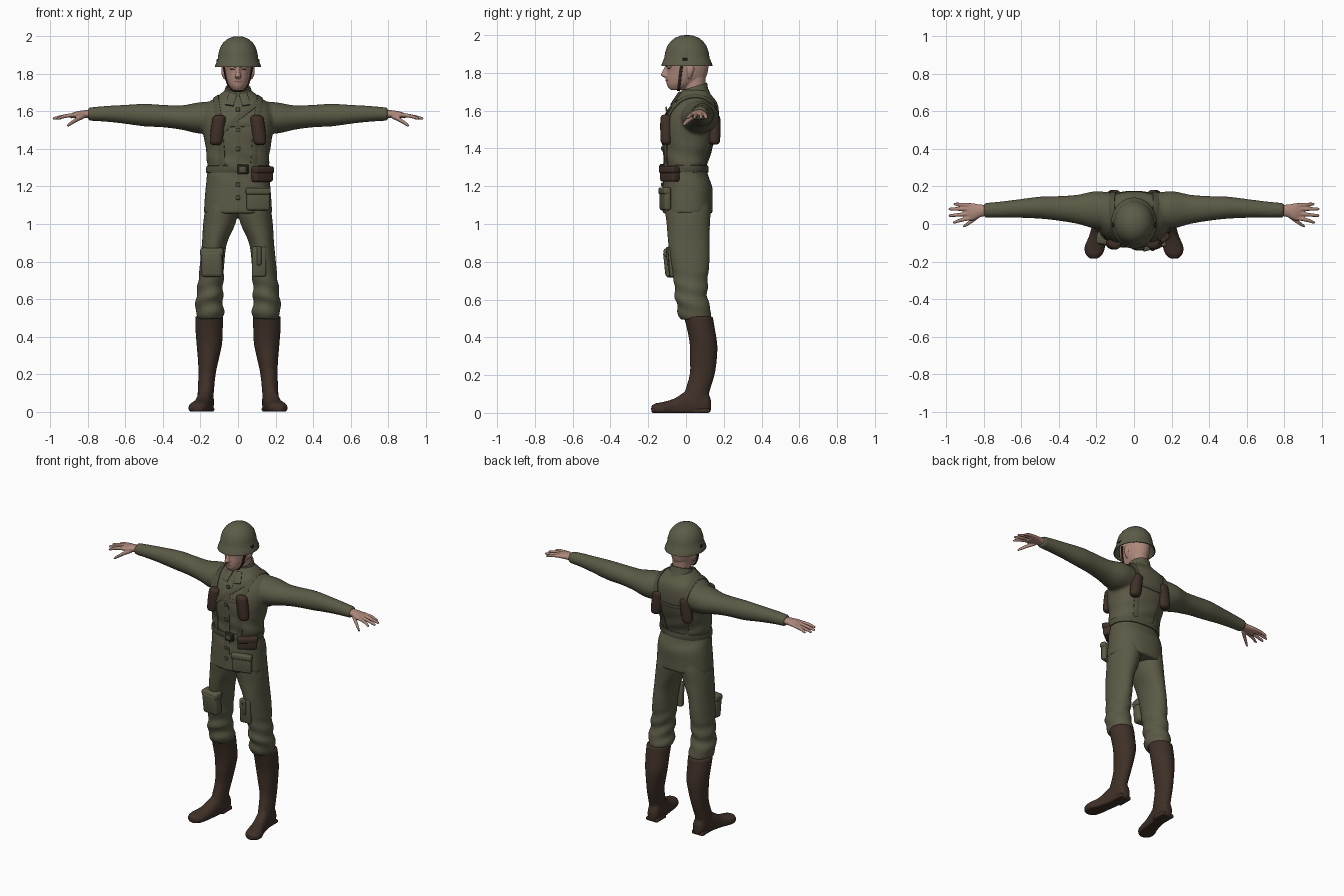
import bpy, bmesh, math
from mathutils import Vector, Euler
from mathutils.bvhtree import BVHTree

cube = bpy.data.objects.get("Cube")
if cube:
    bpy.data.objects.remove(cube)


def colour(name, r, g, b):
    m = bpy.data.materials.new(name)
    m.use_nodes = True
    m.diffuse_color = (r, g, b, 1)
    bsdf = next(n for n in m.node_tree.nodes if n.type == 'BSDF_PRINCIPLED')
    bsdf.inputs["Base Color"].default_value = (r, g, b, 1)
    bsdf.inputs["Roughness"].default_value = 0.8
    return m


OLIVE = colour("olive cloth", .105, .1, .06)
HELMET = colour("helmet olive", .11, .108, .066)
STRAP = colour("strap olive", .085, .08, .048)
LEATHER = colour("brown leather", .05, .03, .021)
SKIN = colour("skin", .42, .25, .2)
LIP = colour("lips", .3, .14, .11)
DARK = colour("dark brown", .022, .017, .013)
made = []


def spline(pts, steps, closed=False):
    """Catmull-Rom through tuples of any length."""
    n, out = len(pts), []
    get = (lambda i: pts[i % n]) if closed else (lambda i: pts[min(max(i, 0), n - 1)])
    for i in range(n if closed else n - 1):
        quad = list(zip(get(i - 1), get(i), get(i + 1), get(i + 2)))
        for k in range(steps):
            t = k / steps
            out.append([b + .5 * t * (c - a + t * (2*a - 5*b + 4*c - d + t * (3*(b - c) + d - a)))
                        for a, b, c, d in quad])
    return out if closed else out + [list(pts[-1])]


def loft(bm, sections, axis='z', s=1, steps=4, sides=28, power=1.0):
    """Skin of ellipses; each section is position, two centre and two radius values."""
    rings = []
    for t, a, b, ra, rb in spline(sections, steps):
        ring = []
        for k in range(sides):
            c, d = math.cos(math.tau * k / sides), math.sin(math.tau * k / sides)
            u = a + ra * math.copysign(abs(c) ** power, c)
            v = b + rb * math.copysign(abs(d) ** power, d)
            p = {'z': (u, v, t), 'x': (t, u, v), 'y': (u, t, v)}[axis]
            ring.append(bm.verts.new((s * p[0], p[1], max(p[2], 0))))
        rings.append(ring)
    for r, q in zip(rings, rings[1:]):
        for k in range(sides):
            j = (k + 1) % sides
            bm.faces.new((r[k], r[j], q[j], q[k]))
    bm.faces.new(rings[0])
    bm.faces.new(rings[-1])


def finish(name, bm, mat):
    bmesh.ops.recalc_face_normals(bm, faces=bm.faces)
    me = bpy.data.meshes.new(name)
    bm.to_mesh(me)
    bm.free()
    ob = bpy.data.objects.new(name, me)
    bpy.context.collection.objects.link(ob)
    me.materials.append(mat)
    made.append(ob)
    return ob


def blend(name, bm, mat, voxel, smooth=4, fold=None):
    """Fuse overlapping lofts into one soft skin, optionally with cloth folds."""
    ob = finish(name, bm, mat)
    mod = ob.modifiers.new("fuse", 'REMESH')
    mod.mode, mod.voxel_size = 'VOXEL', voxel
    mod = ob.modifiers.new("soften", 'SMOOTH')
    mod.factor, mod.iterations = .5, smooth
    dg = bpy.context.evaluated_depsgraph_get()
    me = bpy.data.meshes.new_from_object(ob.evaluated_get(dg))
    ob.modifiers.clear()
    ob.data = me
    me.materials.clear()
    me.materials.append(mat)
    me.polygons.foreach_set("material_index", [0] * len(me.polygons))
    if fold:
        for v, nrm in [(v, v.normal.copy()) for v in me.vertices]:
            v.co += nrm * fold(v.co)
    return ob


def surface(ob):
    return BVHTree.FromPolygons([v.co for v in ob.data.vertices],
                                [p.vertices[:] for p in ob.data.polygons])


def ribbon(name, tree, pts, width, thick, mat, closed=False):
    """Flat band laid on a surface along a rough path."""
    path = [tree.find_nearest(Vector(p))[:2] for p in spline(pts, 8, closed)]
    bm, rows, n = bmesh.new(), [], len(path)
    for i, (p, nrm) in enumerate(path):
        a, b = (path[i - 1][0], path[(i + 1) % n][0]) if closed else \
            (path[max(i - 1, 0)][0], path[min(i + 1, n - 1)][0])
        side = (b - a).cross(nrm).normalized() * width / 2
        edge = [(tree.find_nearest(p + k * side), k) for k in (-1, -.5, .5, 1)]
        row = [bm.verts.new(h[0] + h[1] * (thick if abs(k) < 1 else thick * .7)) for h, k in edge]
        row += [bm.verts.new(edge[j][0][0] - edge[j][0][1] * .004) for j in (3, 0)]
        rows.append(row)
    for r, q in zip(rows, rows[1:] + rows[:1] if closed else rows[1:]):
        for k in range(6):
            j = (k + 1) % 6
            bm.faces.new((r[k], r[j], q[j], q[k]))
    if not closed:
        bm.faces.new(rows[0])
        bm.faces.new(rows[-1])
    return finish(name, bm, mat)


def box(name, loc, size, mat, bevel=.01, rot=(0, 0, 0)):
    bm = bmesh.new()
    bmesh.ops.create_cube(bm, size=1)
    turn = Euler([math.radians(a) for a in rot]).to_matrix()
    for v in bm.verts:
        v.co = Vector(c * k for c, k in zip(v.co, size))
    bmesh.ops.bevel(bm, geom=bm.edges[:], offset=bevel, segments=3, profile=.5, affect='EDGES')
    for v in bm.verts:
        v.co = turn @ v.co + Vector(loc)
    return finish(name, bm, mat)


SIDES = ((1, "left"), (-1, "right"))

# Jacket: torso and sleeves fused
bm = bmesh.new()
loft(bm, [(1.055, 0, .008, .182, .134), (1.13, 0, .009, .178, .132), (1.2, 0, .009, .172, .13),
          (1.29, 0, -.003, .163, .112), (1.4, 0, .01, .172, .13), (1.5, 0, .022, .188, .147),
          (1.58, 0, .035, .192, .14), (1.64, 0, .048, .165, .118), (1.68, 0, .046, .11, .09),
          (1.71, 0, .045, .075, .068)], power=.88, sides=40)
for s, side in SIDES:
    loft(bm, [(.08, .07, 1.57, .09, .085), (.2, .075, 1.565, .1, .084), (.3, .078, 1.567, .078, .065),
              (.4, .083, 1.575, .066, .06), (.5, .087, 1.58, .059, .06), (.62, .082, 1.585, .049, .049),
              (.72, .076, 1.587, .043, .041), (.8, .073, 1.585, .039, .035)], 'x', s)
jacket = blend("jacket", bm, OLIVE, .009, 5, lambda c: .003 * math.sin(60 * c.z + 25 * c.x + 9 * c.y)
               * max(0, 1 - abs(c.z - 1.33) / .15))
coat = surface(jacket)

# Trousers with gathered knees
bm = bmesh.new()
for s, side in SIDES:
    loft(bm, [(.495, .15, .05, .066, .08), (.53, .149, .045, .076, .09), (.58, .153, .035, .073, .085),
              (.62, .152, .028, .071, .087), (.7, .144, .025, .067, .09), (.8, .137, .022, .065, .103),
              (.9, .125, .015, .067, .11), (1, .1, .012, .086, .115), (1.08, .088, .01, .088, .12),
              (1.2, .08, .01, .08, .1)], s=s)
trousers = blend("trousers", bm, OLIVE, .009, 4, lambda c: .005 * math.sin(70 * c.z + 22 * abs(c.x) + 14 * c.y)
                 * max(0, 1 - abs(c.z - .62) / .16))

for s, side in SIDES:
    # Tall boots
    bm = bmesh.new()
    loft(bm, [(.05, .172, .055, .042, .07), (.1, .172, .056, .043, .066), (.2, .165, .085, .046, .066),
              (.28, .158, .092, .056, .071), (.36, .153, .093, .068, .073), (.44, .154, .08, .073, .074),
              (.51, .153, .065, .075, .077)], s=s)
    loft(bm, [(.132, .168, .04, .02, .03), (.11, .168, .05, .038, .06), (.05, .172, .05, .043, .075),
              (0, .18, .04, .043, .075), (-.06, .192, .025, .046, .052), (-.12, .208, .02, .055, .038),
              (-.16, .213, .02, .046, .031), (-.184, .214, .02, .022, .018)], 'y', s, power=.9)
    blend(side + "_boot", bm, LEATHER, .007, 3)
    box(side + "_boot_heel", (s * .169, .075, .012), (.085, .1, .024), LEATHER, .008)

    # Hands: palm, four fingers and a thumb
    bm = bmesh.new()
    loft(bm, [(.775, .073, 1.586, .028, .023), (.82, .07, 1.585, .034, .021),
              (.86, .064, 1.582, .046, .018), (.89, .066, 1.576, .042, .013)], 'x', s, sides=20)
    for base, tip, reach in ((.1, .106, .962), (.08, .08, .988), (.056, .045, .988), (.033, .01, .965)):
        loft(bm, [(.86, base, 1.583, .011, .011), (.92, (base + tip) / 2, 1.575, .0105, .0105),
                  (reach - .01, tip, 1.563, .008, .008), (reach, tip, 1.561, .003, .003)], 'x', s, sides=12)
    loft(bm, [(.82, .05, 1.575, .014, .014), (.86, .02, 1.556, .013, .013),
              (.9, -.008, 1.53, .009, .01), (.912, -.014, 1.523, .003, .003)], 'x', s, sides=12)
    blend(side + "_hand", bm, SKIN, .004, 2)

    # Harness strap over the shoulder
    ribbon(side + "_harness", coat, [(s * x, y, z) for x, y, z in (
        (.085, -.11, 1.31), (.095, -.12, 1.42), (.1, -.115, 1.52), (.115, -.08, 1.62), (.125, .03, 1.69),
        (.12, .12, 1.66), (.11, .16, 1.58), (.1, .16, 1.47), (.08, .12, 1.31))], .034, .006, STRAP)
    # Chest and back pouches
    for where, y in (("chest", -.104), ("back", .15)):
        bm = bmesh.new()
        loft(bm, [(1.42, 0, 0, .012, .01), (1.427, 0, 0, .028, .024), (1.45, 0, 0, .036, .031),
                  (1.55, 0, 0, .037, .032), (1.573, 0, 0, .029, .025), (1.58, 0, 0, .012, .01)], sides=20)
        for v in bm.verts:
            v.co.x += s * (.108 - (v.co.z - 1.5) * .12)
            v.co.y += y
        finish("%s_%s_pouch" % (side, where), bm, LEATHER)
    # Collar flaps
    ribbon(side + "_collar_flap", coat, [(s * .028, -.04, 1.7), (s * .038, -.06, 1.665),
                                         (s * .048, -.08, 1.635)], .045, .009, OLIVE)

# Raised collar, lower at the throat
bm = bmesh.new()
loft(bm, [(1.66, 0, .045, .09, .086), (1.7, 0, .046, .075, .07), (1.73, 0, .047, .067, .065),
          (1.73, 0, .047, .058, .057), (1.69, 0, .046, .055, .054)], steps=1)
for v in bm.verts:
    v.co.z += (v.co.y - .05) * .3
finish("collar", bm, OLIVE)

# Front placket, chest straps and buttons
ribbon("placket", coat, [(0, -.06, 1.66), (0, -.12, 1.5), (0, -.12, 1.3), (0, -.13, 1.07)], .04, .004, OLIVE)
ribbon("chest_strap", coat, [(.11, -.12, 1.535), (0, -.13, 1.53), (-.11, -.12, 1.535)], .022, .006, STRAP)
ribbon("diagonal_strap", coat, [(.11, -.06, 1.655), (.02, -.1, 1.58), (-.08, -.12, 1.5)], .03, .007, STRAP)
ribbon("back_strap", coat, [(.12, .16, 1.52), (0, .17, 1.51), (-.12, .16, 1.52)], .022, .006, STRAP)
for i, z in enumerate((1.61, 1.5, 1.4, 1.21, 1.14)):
    p = coat.find_nearest(Vector((0, -.13, z)))[0]
    box("button_%d" % i, (0, p.y - .006, z), (.022, .01, .022), STRAP, .0045)

# Belt, buckle, belt pouch and hip pocket
ribbon("belt", coat, [(.17 * math.cos(a), .118 * math.sin(a), 1.292)
                      for a in (math.tau * k / 12 for k in range(12))], .038, .009, STRAP, True)
box("buckle", (.026, -.128, 1.292), (.058, .022, .052), DARK, .006)
box("buckle_plate", (.026, -.138, 1.292), (.038, .009, .032), STRAP, .003)
box("belt_pouch", (.128, -.085, 1.262), (.12, .05, .075), LEATHER, .012, (0, 0, 38))
box("belt_pouch_flap", (.131, -.089, 1.288), (.126, .052, .036), LEATHER, .01, (0, 0, 38))
box("hip_pocket", (.107, -.11, 1.13), (.125, .036, .115), OLIVE, .012, (0, 0, 14))
box("hip_pocket_flap", (.107, -.113, 1.175), (.132, .04, .036), OLIVE, .01, (0, 0, 14))

# Thigh pouch and tool pocket
box("thigh_pouch", (-.138, -.078, .79), (.115, .065, .145), OLIVE, .02, (6, 0, -8))
box("thigh_pouch_flap", (-.138, -.08, .85), (.125, .065, .045), OLIVE, .014, (6, 0, -8))
box("tool_pocket", (.112, -.075, .8), (.075, .035, .16), OLIVE, .01, (4, 0, 5))
box("tool_loop", (.112, -.088, .83), (.024, .03, .1), STRAP, .008, (4, 0, 5))

# Head, neck, nose and ears
bm = bmesh.new()
loft(bm, [(1.6, 0, .05, .05, .055), (1.7, 0, .046, .053, .056), (1.82, 0, .05, .055, .056)])
loft(bm, [(1.71, 0, -.048, .026, .036), (1.735, 0, -.028, .048, .073), (1.77, 0, -.002, .064, .102),
          (1.81, 0, .008, .073, .108), (1.85, 0, .008, .078, .112), (1.9, 0, .01, .078, .105),
          (1.95, 0, .01, .05, .07)])
loft(bm, [(1.845, 0, -.095, .008, .012), (1.805, 0, -.108, .012, .018), (1.787, 0, -.112, .018, .021),
          (1.775, 0, -.1, .013, .014)], sides=16)
loft(bm, [(1.75, 0, -.09, .012, .008), (1.758, 0, -.094, .02, .014), (1.768, 0, -.095, .016, .012)], sides=16)
for s, side in SIDES:
    loft(bm, [(1.77, .07, .018, .006, .007), (1.8, .079, .022, .009, .016),
              (1.83, .08, .024, .009, .018), (1.843, .078, .022, .005, .008)], s=s, sides=14)
face = surface(blend("head", bm, SKIN, .0045, 3))
for s, side in SIDES:
    ribbon(side + "_brow", face, [(s * .014, -.105, 1.836), (s * .032, -.1, 1.841), (s * .052, -.08, 1.838)],
           .008, .004, DARK)
    ribbon(side + "_eye", face, [(s * .02, -.1, 1.823), (s * .032, -.095, 1.825), (s * .045, -.085, 1.823)],
           .007, .002, DARK)
ribbon("mouth", face, [(-.022, -.1, 1.76), (0, -.11, 1.761), (.022, -.1, 1.76)], .008, .002, LIP)
ribbon("chin_strap", face, [(-.08, -.02, 1.86), (-.074, -.03, 1.8), (-.055, -.035, 1.745), (0, -.04, 1.705),
                            (.055, -.035, 1.745), (.074, -.03, 1.8), (.08, -.02, 1.86)], .016, .006, DARK)

# Helmet with flared brim
bm = bmesh.new()
loft(bm, [(2, 0, .005, .008, .009), (1.997, 0, .005, .03, .033), (1.986, 0, .005, .056, .062),
          (1.968, 0, .005, .077, .085), (1.943, 0, .005, .094, .104), (1.91, 0, .005, .104, .115),
          (1.878, 0, .005, .108, .12), (1.872, 0, .005, .111, .123), (1.845, 0, .005, .121, .134),
          (1.836, 0, .005, .122, .136), (1.836, 0, .005, .117, .13), (1.87, 0, .005, .102, .113),
          (1.9, 0, .005, .09, .1)], steps=1, sides=40)
finish("helmet", bm, HELMET)
for s, side in SIDES:
    box(side + "_helmet_clip", (s * .109, -.005, 1.872), (.012, .028, .012), DARK, .003)

# Soft shading with kept edges
bpy.ops.object.select_all(action='DESELECT')
for ob in made:
    ob.select_set(True)
bpy.context.view_layer.objects.active = made[0]
bpy.ops.object.shade_smooth_by_angle(angle=math.radians(42))
